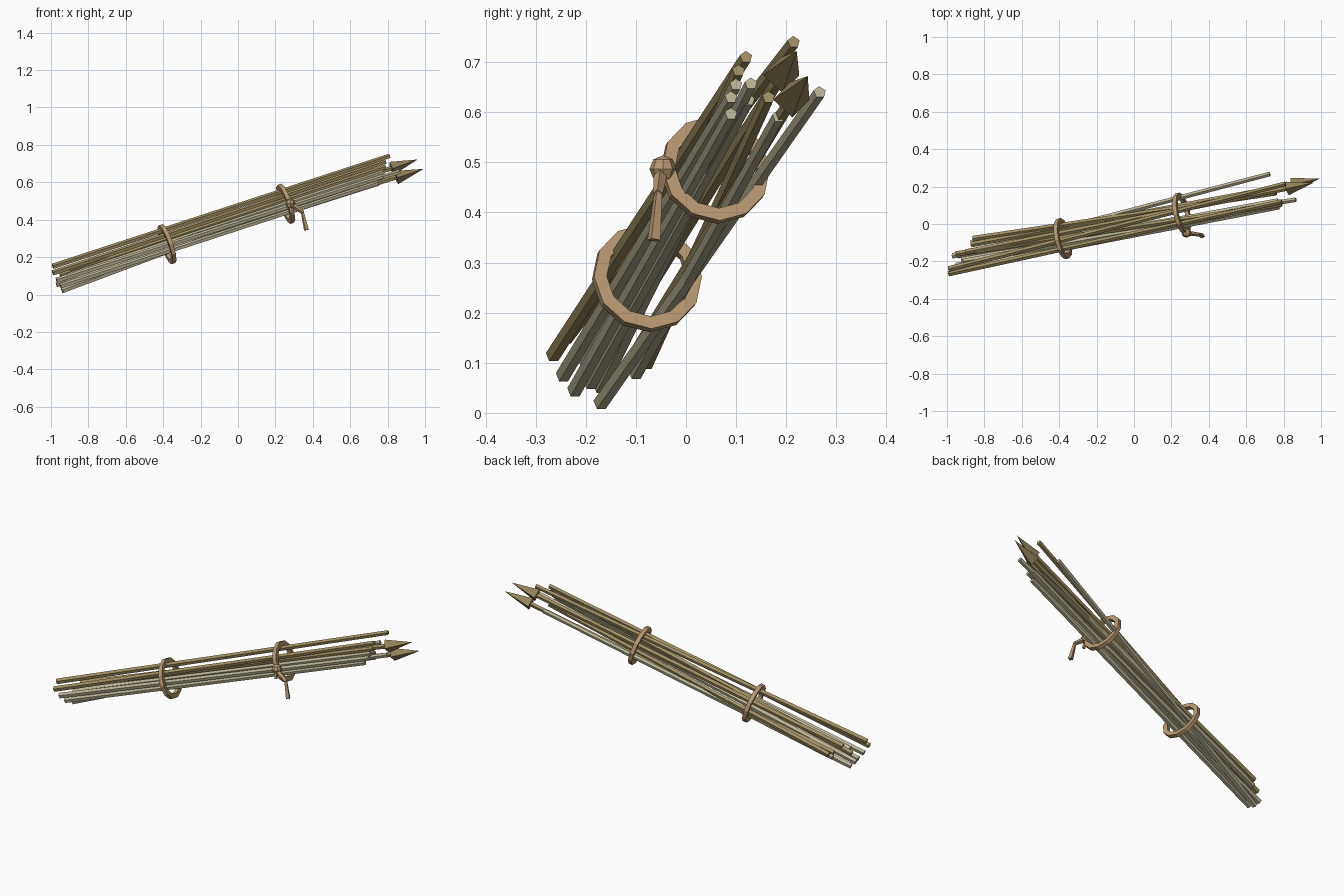
import bpy
from mathutils import Vector

if "Cube" in bpy.data.objects:
    bpy.data.objects.remove(bpy.data.objects["Cube"])


def material(name, rgb):
    m = bpy.data.materials.new(name)
    m.diffuse_color = (*rgb, 1)
    m.use_nodes = True
    m.node_tree.nodes["Principled BSDF"].inputs["Base Color"].default_value = m.diffuse_color
    return m


BROWN = material("brown_wood", (0.36, 0.28, 0.13))
PALE = material("pale_wood", (0.50, 0.46, 0.31))
HEAD = material("arrow_head", (0.29, 0.22, 0.10))
STRAP = material("strap_leather", (0.48, 0.32, 0.17))


def tapered(name, a, b, r1, r2, sides, mat):
    """Tapered prism running from point a to point b."""
    a, b = Vector(a), Vector(b)
    d = b - a
    bpy.ops.mesh.primitive_cone_add(vertices=sides, radius1=r1, radius2=r2,
                                    depth=d.length, location=(a + b) / 2)
    o = bpy.context.object
    o.name = name
    o.rotation_euler = d.to_track_quat('Z', 'Y').to_euler()
    o.data.materials.append(mat)
    return o


# Sticks: lower end, upper end, material
sticks = [
    ((-0.99, -0.265, 0.115), (0.79, 0.12, 0.71), BROWN),
    ((-0.99, -0.24, 0.15), (0.81, 0.215, 0.74), BROWN),
    ((-0.94, -0.17, 0.02), (0.725, 0.267, 0.64), PALE),
    ((-0.87, -0.10, 0.08), (0.75, 0.185, 0.592), PALE),
    ((-0.97, -0.17, 0.052), (0.865, 0.13, 0.657), PALE),
    ((-0.97, -0.245, 0.075), (0.775, 0.09, 0.63), PALE),
    ((-0.95, -0.222, 0.045), (0.75, 0.09, 0.597), PALE),
    ((-0.92, -0.19, 0.06), (0.77, 0.125, 0.625), PALE),
    ((-0.95, -0.16, 0.10), (0.79, 0.105, 0.683), BROWN),
    ((-0.86, -0.078, 0.10), (0.76, 0.165, 0.63), BROWN),
    ((-0.91, -0.20, 0.10), (0.78, 0.10, 0.655), PALE),
]
for i, (lo, hi, mat) in enumerate(sticks):
    tapered(f"stick_{i + 1}", lo, hi, 0.0155, 0.013, 5, mat)

# Two arrows with four-sided heads
arrows = [((-0.90, -0.15, 0.13), (0.82, 0.19, 0.674), (0.96, 0.221, 0.722)),
          ((-0.87, -0.11, 0.10), (0.845, 0.21, 0.625), (0.993, 0.243, 0.672))]
for i, (lo, base, tip) in enumerate(arrows):
    tapered(f"arrow_shaft_{i + 1}", lo, base, 0.0155, 0.013, 5, BROWN)
    tapered(f"arrow_head_{i + 1}", base, tip, 0.037, 0.0, 4, HEAD)

# Flat binding straps around the bundle
axis = Vector((0.927, 0.20, 0.317))


def strap(name, centre, inner, outer, width, sides=12):
    me = bpy.data.meshes.new(name)
    o = bpy.data.objects.new(name, me)
    bpy.context.collection.objects.link(o)
    from math import cos, sin, tau
    section = [(inner, -width / 2), (outer, -width / 2),
               (outer, width / 2), (inner, width / 2)]
    verts = [(r * cos(tau * i / sides), r * sin(tau * i / sides), z)
             for i in range(sides) for r, z in section]
    faces = [(i * 4 + j, (i + 1) % sides * 4 + j,
              (i + 1) % sides * 4 + (j + 1) % 4, i * 4 + (j + 1) % 4)
             for i in range(sides) for j in range(4)]
    me.from_pydata(verts, [], [tuple(reversed(f)) for f in faces])
    o.location = centre
    o.rotation_euler = axis.to_track_quat('Z', 'Y').to_euler()
    me.materials.append(STRAP)
    return o


strap("lower_strap", (-0.38, -0.078, 0.269), 0.084, 0.110, 0.022)
strap("upper_strap", (0.255, 0.058, 0.485), 0.084, 0.110, 0.022)

# Knot with its hanging tail
bpy.ops.mesh.primitive_uv_sphere_add(segments=8, ring_count=4, radius=0.027,
                                     location=(0.28, -0.046, 0.487))
knot = bpy.context.object
knot.name = "strap_knot"
knot.data.materials.append(STRAP)
tapered("tail_upper", (0.285, -0.05, 0.482), (0.348, -0.056, 0.438), 0.014, 0.010, 4, STRAP)
tapered("tail_lower", (0.343, -0.055, 0.446), (0.366, -0.064, 0.345), 0.008, 0.014, 4, STRAP)
tapered("tail_stub", (0.275, -0.05, 0.485), (0.285, -0.058, 0.435), 0.012, 0.008, 4, STRAP)

# Recalculate outward normals
import bmesh
for o in bpy.data.objects:
    bm = bmesh.new()
    bm.from_mesh(o.data)
    bmesh.ops.recalc_face_normals(bm, faces=bm.faces)
    bm.to_mesh(o.data)
    bm.free()
